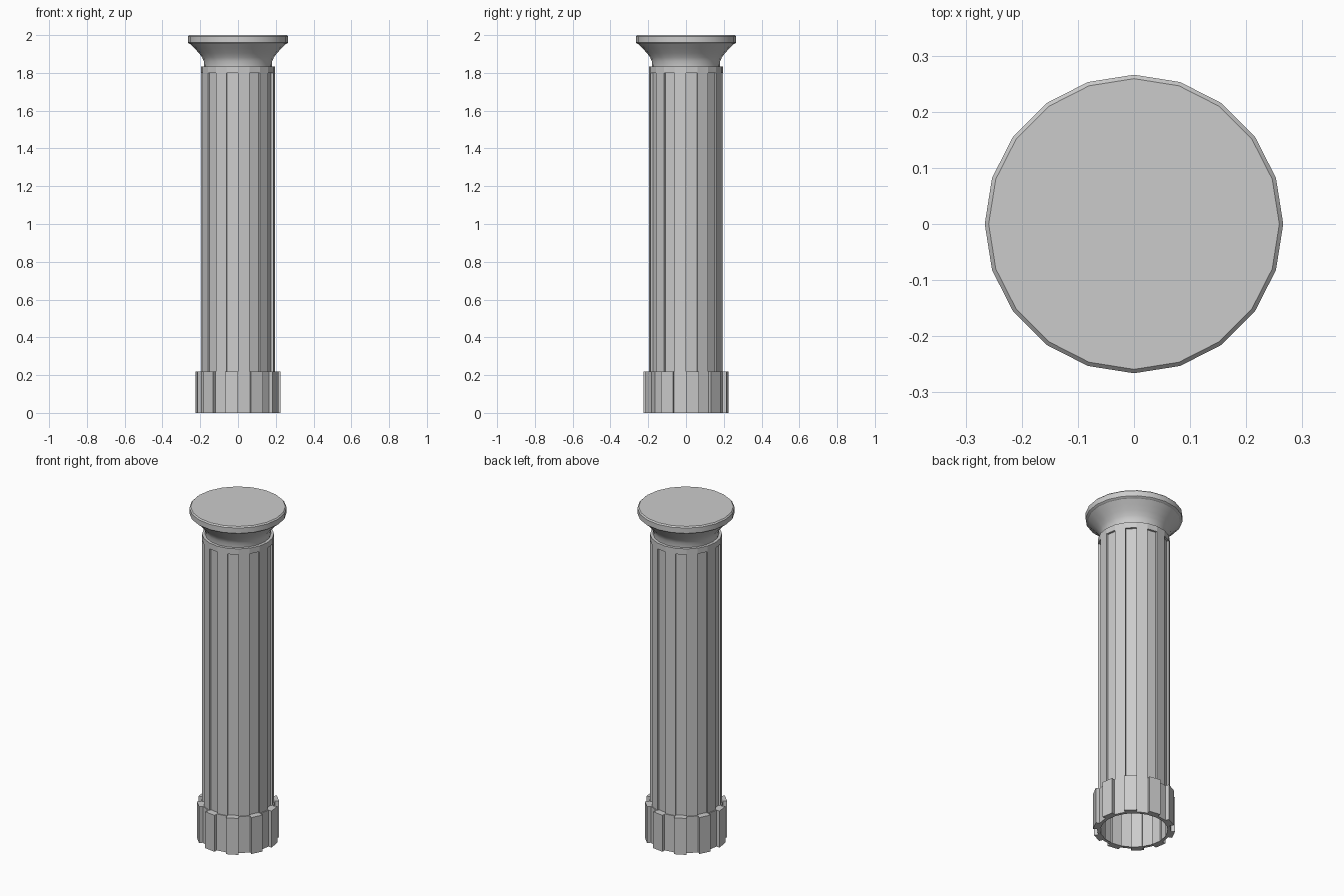
import bpy, bmesh, math

if "Cube" in bpy.data.objects:
    bpy.data.objects.remove(bpy.data.objects["Cube"])

SIDES = 20
STEP = 2 * math.pi / SIDES


def lathe(name, rings, cap_top=False, smooth=True):
    """Skin rings of (z, radius of even sectors, radius of odd sectors)."""
    bm = bmesh.new()
    loops = []
    for z, even, odd in rings:
        loop = []
        for k in range(SIDES):
            r = odd if k % 2 else even
            for a in (k * STEP, (k + 1) * STEP):
                loop.append(bm.verts.new((r * math.cos(a), r * math.sin(a), z)))
        loops.append(loop)
    n = SIDES * 2
    for low, high in zip(loops, loops[1:]):
        for i in range(n):
            j = (i + 1) % n
            bm.faces.new((low[i], low[j], high[j], high[i]))
    if cap_top:
        bm.faces.new(loops[-1])
    bmesh.ops.remove_doubles(bm, verts=bm.verts[:], dist=0.0003)
    bmesh.ops.dissolve_degenerate(bm, edges=bm.edges[:], dist=0.0001)
    mesh = bpy.data.meshes.new(name)
    bm.to_mesh(mesh)
    bm.free()
    obj = bpy.data.objects.new(name, mesh)
    bpy.context.collection.objects.link(obj)
    if smooth:
        bpy.ops.object.select_all(action='DESELECT')
        obj.select_set(True)
        bpy.context.view_layer.objects.active = obj
        bpy.ops.object.shade_smooth_by_angle(angle=math.radians(30))
    return obj


RIB, FLUTE, BLOCK, GAP = 0.197, 0.185, 0.225, 0.203

# Fluted shaft, open at the foot, with a plain collar at the top
lathe("shaft", [
    (0.0, FLUTE, RIB),
    (1.80, FLUTE, RIB),
    (1.80, RIB, RIB),
    (1.835, RIB, RIB),
    (1.835, 0.18, 0.18),
], smooth=False)

# Notched foot: raised blocks below the flutes
lathe("base", [
    (0.0, FLUTE, FLUTE),
    (0.0, BLOCK, GAP),
    (0.22, BLOCK, GAP),
    (0.22, FLUTE, RIB),
], smooth=False)

# Flared capital with a bevelled lip
capital = [(1.835, 0.18), (1.862, 0.181), (1.882, 0.19), (1.905, 0.207),
           (1.93, 0.23), (1.953, 0.252), (1.955, 0.259), (1.961, 0.266),
           (1.993, 0.266), (2.0, 0.259)]
lathe("capital", [(z, r, r) for z, r in capital], cap_top=True)
